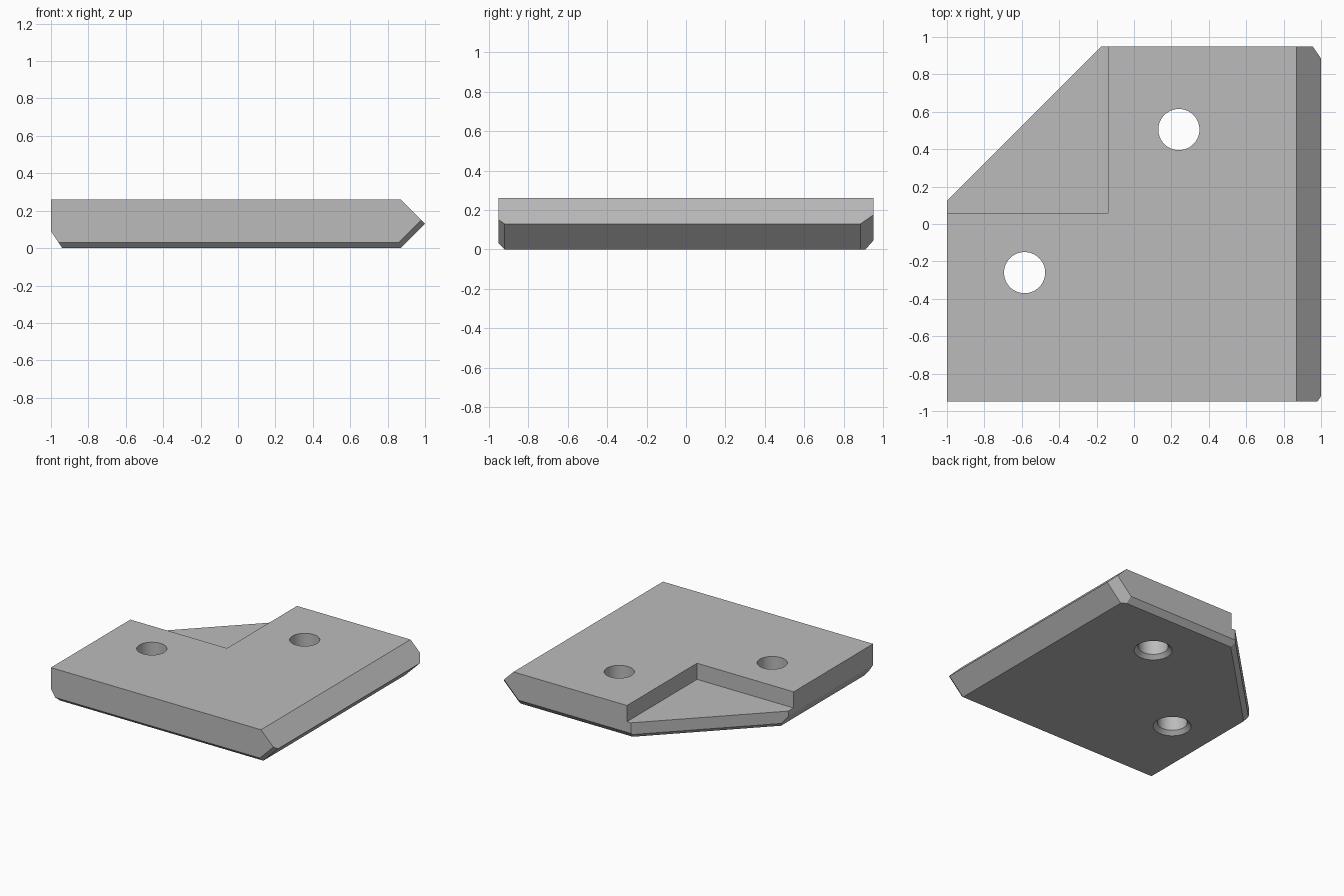
import bpy
import bmesh
from mathutils import Vector

if "Cube" in bpy.data.objects:
    bpy.data.objects.remove(bpy.data.objects["Cube"])

HALF_X, HALF_Y, HEIGHT = 1.0, 0.95, 0.26
MID = HEIGHT / 2

grey = bpy.data.materials.new("plain grey")
grey.use_nodes = True
colour = (0.5, 0.5, 0.5, 1)
grey.diffuse_color = colour
grey.node_tree.nodes["Principled BSDF"].inputs["Base Color"].default_value = colour


def box(bm, low, high):
    low, high = Vector(low), Vector(high)
    for v in bmesh.ops.create_cube(bm, size=1)["verts"]:
        v.co = (low + high) / 2 + v.co * (high - low)


def slice_off(bm, a, b, c):
    """Remove everything outside the plane through three points and cap it."""
    a, b, c = Vector(a), Vector(b), Vector(c)
    normal = (b - a).cross(c - a).normalized()
    if normal.dot(Vector((0, 0, MID)) - a) > 0:
        normal.negate()
    cut = bmesh.ops.bisect_plane(bm, geom=bm.verts[:] + bm.edges[:] + bm.faces[:],
                                 plane_co=a, plane_no=normal, clear_outer=True)
    edges = [e for e in cut["geom_cut"] if isinstance(e, bmesh.types.BMEdge)]
    bmesh.ops.contextual_create(bm, geom=edges)


def make_object(name, bm):
    bmesh.ops.recalc_face_normals(bm, faces=bm.faces[:])
    mesh = bpy.data.meshes.new(name)
    bm.to_mesh(mesh)
    bm.free()
    mesh.materials.append(grey)
    obj = bpy.data.objects.new(name, mesh)
    bpy.context.collection.objects.link(obj)
    return obj


# Plate with its bevelled rim
bm = bmesh.new()
box(bm, (-HALF_X, -HALF_Y, 0), (HALF_X, HALF_Y, HEIGHT))
for z in (0, HEIGHT):                                   # pointed right edge
    slice_off(bm, (1, 0, MID), (1, 1, MID), (0.87, 0, z))
slice_off(bm, (-1, 0, 0.09), (-1, 1, 0.09), (-0.94, 0, 0))
slice_off(bm, (-1, 0.125, 0), (-0.175, HALF_Y, 0), (-1, 0.125, 1))
slice_off(bm, (-1, 0.125, 0.035), (-0.175, HALF_Y, 0.035), (-0.975, 0.1, 0))
for side, inset, rise in ((-1, 0.03, 0.03), (1, 0.04, 0.045)):
    slice_off(bm, (0, side * HALF_Y, rise), (1, side * HALF_Y, rise),
              (0, side * (HALF_Y - inset), 0))
# Bevelled corners at the ends of the lower right slope
for y, x_end in ((-0.92, 0.98), (0.885, 0.955)):
    end = HALF_Y if y > 0 else -HALF_Y
    slice_off(bm, (1, y, MID), (0.87, y, 0), (x_end, end, MID + 1 - x_end))
plate = make_object("plate", bm)

# Lap recess at the back left corner
bm = bmesh.new()
box(bm, (-1.2, 0.06, MID), (-0.14, 1.2, 0.5))
cutters = [make_object("recess_cutter", bm)]

# Screw holes flared at the underside
profile = ((0.18, -0.04), (0.11, 0.03), (0.11, 0.4))
for x, y in ((0.24, 0.505), (-0.585, -0.26)):
    bm = bmesh.new()
    points = [(0, 0, profile[0][1])] + [(r, 0, z) for r, z in profile] + [(0, 0, 0.4)]
    verts = [bm.verts.new(p) for p in points]
    edges = [bm.edges.new(pair) for pair in zip(verts, verts[1:])]
    bmesh.ops.spin(bm, geom=verts + edges, cent=(0, 0, 0), axis=(0, 0, 1),
                   angle=6.2831853, steps=64)
    bmesh.ops.remove_doubles(bm, verts=bm.verts[:], dist=0.0001)
    bmesh.ops.translate(bm, verts=bm.verts[:], vec=(x, y, 0))
    cutters.append(make_object("hole_cutter", bm))

# Cut the plate and discard the cutters
bpy.context.view_layer.objects.active = plate
plate.select_set(True)
for cutter in cutters:
    cutter.hide_render = True
    mod = plate.modifiers.new("cut", "BOOLEAN")
    mod.operation, mod.solver, mod.object = "DIFFERENCE", "EXACT", cutter
    bpy.ops.object.modifier_apply(modifier=mod.name)
    bpy.data.objects.remove(cutter)
bpy.ops.object.shade_smooth_by_angle(angle=0.5)
